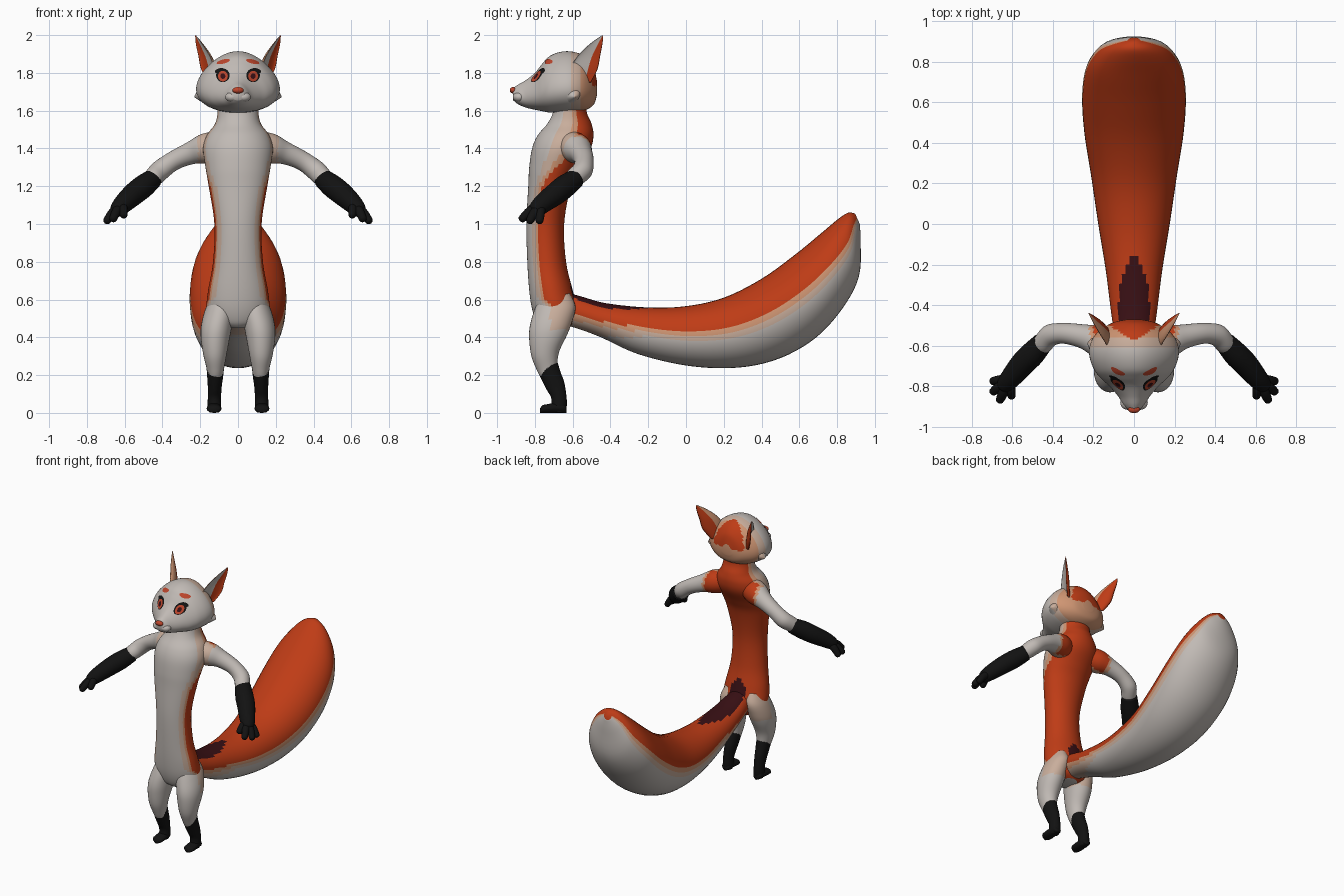
import bpy, bmesh, math
from mathutils import Vector as V
from mathutils.bvhtree import BVHTree

if "Cube" in bpy.data.objects:
    bpy.data.objects.remove(bpy.data.objects["Cube"])

COLOURS = {
    "pale_fur": (0.53, 0.49, 0.46), "light_peach": (0.58, 0.42, 0.33),
    "peach": (0.62, 0.30, 0.17), "orange_fur": (0.52, 0.045, 0.008),
    "black_fur": (0.006, 0.006, 0.006), "maroon": (0.04, 0.005, 0.007),
    "nose_red": (0.50, 0.06, 0.025),
}
PALE, LPEACH, PEACH, ORANGE, BLACK, MAROON, RED = range(7)
MATS = []
for n, c in COLOURS.items():
    m = bpy.data.materials.new(n)
    m.diffuse_color = (*c, 1)
    m.use_nodes = True
    m.node_tree.nodes["Principled BSDF"].inputs["Base Color"].default_value = m.diffuse_color
    MATS.append(m)


def finish(name, bm, mirror=False):
    bmesh.ops.recalc_face_normals(bm, faces=bm.faces)
    me = bpy.data.meshes.new(name)
    bm.to_mesh(me)
    bm.free()
    for m in MATS:
        me.materials.append(m)
    me.shade_smooth()
    ob = bpy.data.objects.new(name, me)
    bpy.context.collection.objects.link(ob)
    if mirror:
        ob.modifiers.new("mirror", 'MIRROR').use_mirror_merge = False
    return ob


def spline(a, b, c, d, t):
    return 0.5 * (2 * b + (c - a) * t + (2 * a - 5 * b + 4 * c - d) * t * t
                  + (3 * b - a - 3 * c + d) * t ** 3)


def loft(name, rings, colour, mirror=False, seg=32, sub=6, shape=None):
    """Rings are (centre, side vector, main vector); angle 0 points along main."""
    rings = [tuple(V(p) for p in r) for r in rings]
    pad = [rings[0]] + rings + [rings[-1]]
    fine = []
    for i in range(len(rings) - 1):
        for k in range(sub):
            fine.append([spline(*(pad[i + j][q] for j in range(4)), k / sub) for q in range(3)])
    fine.append(rings[-1])
    shape = shape or (lambda a: (math.sin(a), math.cos(a)))
    bm = bmesh.new()
    rows = []
    for c, u, v in fine:
        row = []
        for j in range(seg):
            s, k = shape(2 * math.pi * j / seg)
            row.append(bm.verts.new(c + u * s + v * k))
        rows.append(row)
    for r0, r1 in zip(rows, rows[1:]):
        for j in range(seg):
            f = bm.faces.new((r0[j], r0[(j + 1) % seg], r1[(j + 1) % seg], r1[j]))
            a = 2 * math.pi * (j + 0.5) / seg
            f.material_index = colour(f.calc_center_median(), a) if callable(colour) else colour
    for row in (rows[0], rows[-1]):
        f = bm.faces.new(row)
        f.material_index = colour(f.calc_center_median(), 0) if callable(colour) else colour
    return finish(name, bm, mirror)


def tube(name, pts, colour, **kw):
    """Round limb along (x, y, z, radius) points, with a rounded tip."""
    rings = []
    for i, p in enumerate(pts):
        t = (V(pts[min(i + 1, len(pts) - 1)][:3]) - V(pts[max(i - 1, 0)][:3])).normalized()
        u = t.cross(V((0, 0, 1))).normalized()
        rings.append((p[:3], u * p[3], u.cross(t) * p[3]))
    c, u, v = rings[-1]
    r = pts[-1][3]
    rings.append((V(c) + t * r * 0.7, u * 0.72, v * 0.72))
    rings.append((V(c) + t * r, u * 0.1, v * 0.1))
    return loft(name, rings, colour, **kw)


def ball(name, loc, size, colour, mirror=False):
    bm = bmesh.new()
    bmesh.ops.create_uvsphere(bm, u_segments=20, v_segments=12, radius=1)
    for v in bm.verts:
        v.co = V(loc) + V([a * b for a, b in zip(v.co, size)])
    for f in bm.faces:
        f.material_index = colour
    return finish(name, bm, mirror)


# Torso and neck: (z, front y, back y, half width)
def torso_colour(p, a):
    c = math.cos(a)
    if p.z < 0.74 and c < 0 and (p.x / 0.055) ** 2 + ((p.z - 0.62) / 0.1) ** 2 < 1:
        return MAROON
    k = min(max((p.z - 1.18) / 0.2, 0), 1)
    low = min(max((0.62 - p.z) / 0.16, 0), 1)
    lim = 0.42 - 0.85 * k - 0.9 * low
    if c < lim:
        return ORANGE
    if c < lim + 0.13 + 0.2 * k:
        return PEACH
    return LPEACH if c < lim + 0.25 + 0.55 * k else PALE


TORSO = [(0.45, -.76, -.62, .06), (0.48, -.79, -.59, .13), (0.55, -.815, -.575, .165),
         (0.65, -.83, -.60, .158), (0.80, -.84, -.635, .132), (1.0, -.845, -.645, .125),
         (1.2, -.835, -.61, .155), (1.3, -.83, -.565, .172), (1.4, -.815, -.505, .185),
         (1.47, -.785, -.49, .165), (1.53, -.735, -.50, .122), (1.59, -.705, -.525, .108),
         (1.67, -.70, -.53, .108)]
loft("torso", [((0, (f + b) / 2, z), (w, 0, 0), (0, (f - b) / 2, 0)) for z, f, b, w in TORSO],
     torso_colour, seg=48)


# Tail: (top y, top z, bottom y, bottom z, half width)
def tail_colour(p, a):
    c = math.cos(a)
    if c > 0 and (p.x / 0.075) ** 2 + ((p.y + 0.42) / 0.25) ** 2 < 1:
        return MAROON
    drop = 0.3 * max(0, (-0.2 - p.y) / 0.3)
    if c > 0.17 - drop:
        return ORANGE
    if c > 0.0 - drop * 1.5:
        return PEACH
    return LPEACH if c > -0.17 - drop * 3 else PALE


TAIL = [(-.64, .64, -.66, .47, .08), (-.55, .615, -.57, .445, .095), (-.42, .58, -.45, .40, .113),
        (-.2, .558, -.25, .31, .14), (0, .565, .02, .248, .178), (.2, .61, .28, .24, .212),
        (.4, .71, .50, .29, .245), (.58, .84, .69, .40, .256), (.72, .955, .83, .555, .235),
        (.81, 1.03, .915, .72, .175), (.86, 1.06, .925, .90, .10), (.895, 1.055, .92, 1.0, .03)]
loft("tail", [((0, (a + c) / 2, (b + d) / 2), (w, 0, 0), (0, (a - c) / 2, (b - d) / 2))
              for a, b, c, d, w in TAIL], tail_colour, seg=40, sub=5)

# Legs, socks and feet: (x, y, z, half width, half depth)
LEG = [(.09, -.695, .62, .05, .08), (.095, -.695, .55, .078, .11), (.112, -.715, .47, .082, .112),
       (.12, -.73, .40, .077, .10), (.122, -.745, .31, .062, .073), (.12, -.735, .235, .046, .053),
       (.12, -.725, .20, .04, .045)]
loft("leg", [((x, y, z), (w, 0, 0), (0, -d, -.012)) for x, y, z, w, d in LEG],
     lambda p, a: LPEACH if p.z > .44 and p.y > -.72 else PALE, mirror=True)
SOCK = [(.12, -.733, .245, .047, .054), (.121, -.712, .19, .042, .05), (.123, -.69, .14, .037, .046),
        (.125, -.673, .08, .035, .041), (.125, -.672, .03, .035, .04), (.125, -.672, .003, .025, .03)]
loft("sock", [((x, y, z), (w, 0, 0), (0, -d, -.02 if z > .1 else 0)) for x, y, z, w, d in SOCK],
     BLACK, mirror=True)
loft("foot", [((.127, y, h), (w, 0, 0), (0, 0, h)) for y, w, h in
              ((-.632, .012, .014), (-.645, .03, .026), (-.69, .036, .027), (-.735, .039, .023),
               (-.76, .034, .02), (-.772, .012, .012))], BLACK, mirror=True)


# Arms, gloves and fingers
def arm_colour(p, a):
    if p.x < .2 and p.y > -.57:
        return ORANGE
    return PEACH if p.x < .22 and p.y > -.59 else LPEACH if p.x < .21 else PALE


tube("arm", [(.08, -.62, 1.42, .075), (.17, -.58, 1.40, .08), (.25, -.555, 1.375, .06),
             (.34, -.54, 1.335, .051), (.41, -.548, 1.285, .054), (.45, -.59, 1.245, .05)],
     arm_colour, mirror=True)
tube("glove", [(.45, -.585, 1.24, .052), (.50, -.64, 1.20, .061), (.55, -.69, 1.16, .06),
               (.60, -.75, 1.115, .053), (.63, -.785, 1.085, .045)], BLACK, mirror=True)
for i, (x, y, z) in enumerate([(.692, -.775, 1.02), (.692, -.825, 1.02),
                               (.66, -.865, 1.03), (.605, -.845, 1.05)]):
    start, tip = V((.615, -.765, 1.095)), V((x, y, z))
    mid = start.lerp(tip, .6) + V((0, 0, .012))
    tube(f"finger_{i + 1}", [(*start, .026), (*mid, .025), (*tip, .021)], BLACK,
         mirror=True, seg=16, sub=4)


# Head, lofted from back to muzzle: (y, top z, bottom z, half width)
def head_colour(p, a):
    if p.y > -.575 + .12 * min(1, abs(p.x) / .2) and p.z > 1.73:
        return ORANGE
    if p.y > -.56:
        return PEACH
    return LPEACH if p.y > -.61 else PALE


HEAD = [(-.472, 1.76, 1.68, .04), (-.49, 1.83, 1.63, .11), (-.54, 1.89, 1.60, .18),
        (-.60, 1.912, 1.59, .212), (-.66, 1.912, 1.588, .212), (-.72, 1.89, 1.59, .19),
        (-.76, 1.85, 1.597, .16), (-.80, 1.80, 1.605, .118), (-.85, 1.76, 1.617, .076),
        (-.89, 1.737, 1.635, .053), (-.915, 1.72, 1.655, .03)]
head = loft("head", [((0, y, (t + b) / 2), (w, 0, 0), (0, 0, (t - b) / 2)) for y, t, b, w in HEAD],
            head_colour, seg=48,
            shape=lambda a: (math.sin(a) * (1 - .26 * math.cos(a)), math.cos(a)))
# Cheek tufts, muzzle pads and nose
loft("cheek_tuft", [((x, y, z), (0, d, 0), (0, 0, h)) for x, y, z, d, h in
                    ((.11, -.63, 1.70, .09, .085), (.17, -.62, 1.695, .065, .06),
                     (.21, -.60, 1.685, .035, .028), (.23, -.59, 1.675, .004, .004))],
     lambda p, a: LPEACH if p.y > -.59 else PALE, mirror=True)
ball("muzzle_pad", (.03, -.882, 1.672), (.038, .035, .027), PALE, True)
ball("nose", (0, -.915, 1.708), (.03, .018, .017), RED)


# Ears: cupped cones that open outward and forward
def ear_colour(p, a):
    rear = math.sin(a) > .25
    if math.cos(a) > 0:
        return ORANGE if rear else PALE
    return ORANGE if math.sin(a) > -.2 else PEACH


EAR = [(.135, -.55, 1.75, .05, .03), (.16, -.54, 1.82, .078, .04), (.18, -.515, 1.89, .066, .034),
       (.207, -.475, 1.955, .036, .018), (.225, -.442, 1.998, .004, .003)]
loft("ear", [((x, y, z), V((.45, .89, 0)) * w, V((.85, -.43, .1)) * t) for x, y, z, w, t in EAR],
     ear_colour, mirror=True,
     shape=lambda a: (math.sin(a), math.cos(a) if math.cos(a) < 0 else -.45 * math.cos(a)))

# Eyes and brows: thin plates laid over the face
tree = BVHTree.FromPolygons([v.co for v in head.data.vertices],
                            [p.vertices for p in head.data.polygons])


def plate(name, x, z, rx, rz, lift, colour, tilt=0):
    bm = bmesh.new()
    bmesh.ops.create_circle(bm, cap_ends=True, segments=24, radius=1)
    bmesh.ops.poke(bm, faces=bm.faces)
    bmesh.ops.subdivide_edges(bm, edges=bm.edges, cuts=2, use_grid_fill=True)
    for v in bm.verts:
        a, b = v.co.x * rx, v.co.y * rz
        px = x + a * math.cos(tilt) - b * math.sin(tilt)
        pz = z + a * math.sin(tilt) + b * math.cos(tilt)
        hit = tree.ray_cast(V((px, -2, pz)), V((0, 1, 0)))[0]
        v.co = V((px, (hit.y if hit else -.7) - lift, pz))
    for f in bm.faces:
        f.material_index = colour
    # Plates face forward
    bm.normal_update()
    if sum(f.normal.y for f in bm.faces) > 0:
        bmesh.ops.reverse_faces(bm, faces=bm.faces)
    finish(name, bm, True)


plate("eye_rim", .08, 1.787, .036, .036, .003, BLACK)
plate("eye_lash", .098, 1.812, .026, .012, .004, BLACK, -.3)
plate("iris", .08, 1.783, .026, .028, .006, RED)
plate("pupil", .08, 1.783, .013, .015, .009, MAROON)
plate("brow", .078, 1.86, .036, .011, .004, RED, -.25)
